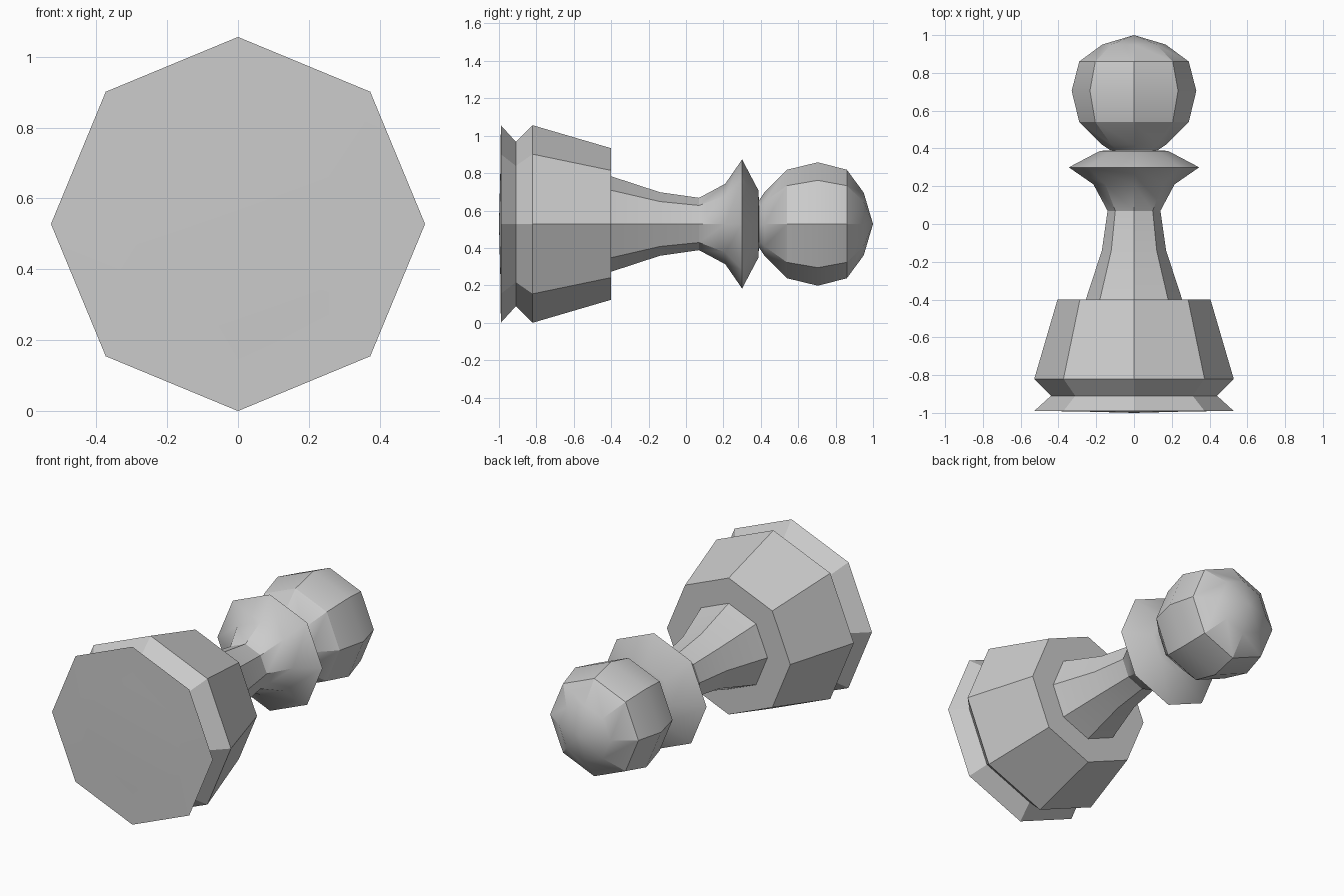
import bpy
import bmesh
import math

cube = bpy.data.objects.get("Cube")
if cube:
    bpy.data.objects.remove(cube, do_unlink=True)

SIDES = 8
CENTRE_Z = 0.528

grey = bpy.data.materials.new("plain_grey")
grey.use_nodes = True
colour = (0.6, 0.6, 0.6, 1.0)
grey.diffuse_color = colour
grey.node_tree.nodes["Principled BSDF"].inputs["Base Color"].default_value = colour


def lathe(name, profile):
    """Turn a list of (y, radius) points into an eight-sided solid along y."""
    bm = bmesh.new()
    rings = []
    for y, r in profile:
        if r == 0:
            rings.append([bm.verts.new((0, y, CENTRE_Z))] * SIDES)
            continue
        angles = [math.tau * i / SIDES for i in range(SIDES)]
        rings.append([bm.verts.new((r * math.cos(a), y, CENTRE_Z + r * math.sin(a)))
                      for a in angles])
    for a, b in zip(rings, rings[1:]):
        for i in range(SIDES):
            j = (i + 1) % SIDES
            corners = list(dict.fromkeys((a[i], a[j], b[j], b[i])))
            bm.faces.new(corners)
    bmesh.ops.recalc_face_normals(bm, faces=bm.faces)
    mesh = bpy.data.meshes.new(name)
    bm.to_mesh(mesh)
    bm.free()
    mesh.materials.append(grey)
    obj = bpy.data.objects.new(name, mesh)
    bpy.context.collection.objects.link(obj)
    bpy.ops.object.select_all(action='DESELECT')
    obj.select_set(True)
    bpy.context.view_layer.objects.active = obj
    bpy.ops.object.shade_smooth_by_angle(angle=math.radians(27))
    return obj


# One continuous turned piece, from the underside to the tip of the head
lathe("pawn", [
    (-1.0, 0), (-0.992, 0.31), (-0.99, 0.528),              # underside
    (-0.91, 0.44), (-0.82, 0.528), (-0.40, 0.405),          # notched base
    (-0.40, 0.255), (-0.14, 0.17), (0.07, 0.14),            # shaft
    (0.21, 0.215), (0.30, 0.345), (0.387, 0.18),            # collar
    (0.39, 0.125), (0.42, 0.17), (0.54, 0.29),              # neck
    (0.705, 0.33), (0.86, 0.29), (0.95, 0.168), (1.0, 0),   # head
])
